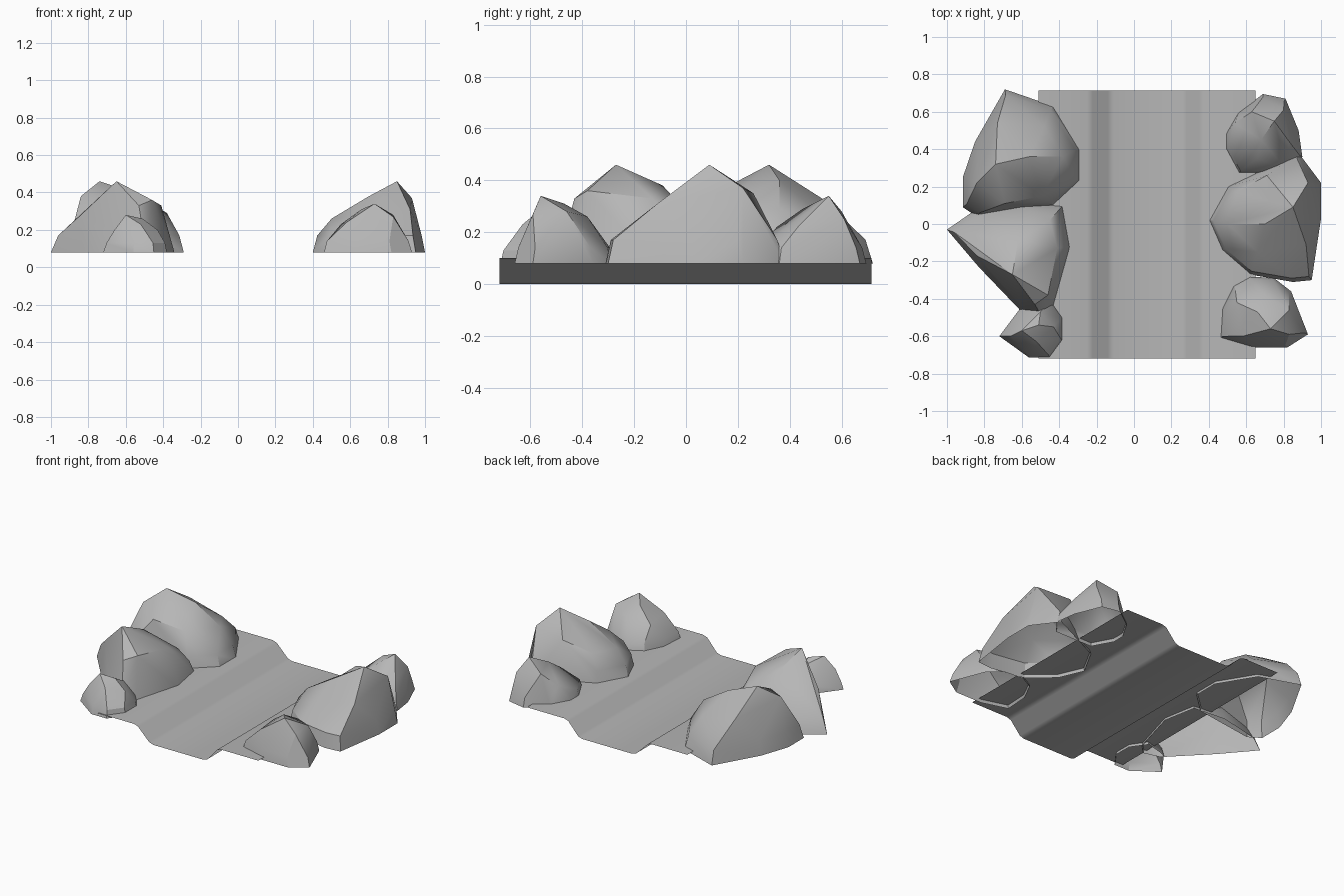
import bpy, bmesh, math

if "Cube" in bpy.data.objects:
    bpy.data.objects.remove(bpy.data.objects["Cube"])

BASE = 0.08
stone = bpy.data.materials.new("dark_stone")
stone.diffuse_color = (0.47, 0.47, 0.47, 1)
stone.use_nodes = True
stone.node_tree.nodes["Principled BSDF"].inputs["Base Color"].default_value = stone.diffuse_color


def finish(bm, name, angle):
    bm.normal_update()
    me = bpy.data.meshes.new(name)
    bm.to_mesh(me)
    bm.free()
    me.materials.append(stone)
    ob = bpy.data.objects.new(name, me)
    bpy.context.collection.objects.link(ob)
    bpy.ops.object.select_all(action='DESELECT')
    ob.select_set(True)
    bpy.context.view_layer.objects.active = ob
    bpy.ops.object.shade_smooth_by_angle(angle=math.radians(angle))
    return ob


def rock(name, foot, crown, shoulder=0.93, rise=0.09):
    """Faceted boulder, open underneath: footprint, steep shoulder ring, crown points."""
    cx = sum(p[0] for p in foot) / len(foot)
    cy = sum(p[1] for p in foot) / len(foot)
    pts = [(x, y, BASE) for x, y in foot]
    pts += [(cx + (x - cx) * shoulder, cy + (y - cy) * shoulder, BASE + rise) for x, y in foot]
    bm = bmesh.new()
    for p in pts + crown:
        bm.verts.new(p)
    bmesh.ops.convex_hull(bm, input=bm.verts[:])
    bmesh.ops.delete(bm, geom=[v for v in bm.verts if not v.link_faces], context='VERTS')
    bmesh.ops.recalc_face_normals(bm, faces=bm.faces[:])
    floor = [f for f in bm.faces if all(v.co.z < BASE + 0.001 for v in f.verts)]
    bmesh.ops.delete(bm, geom=floor, context='FACES')
    return finish(bm, name, 30)


# Stream bed: one thin sheet with two banks and a sunken channel
profile = [(-0.51, 0.1), (-0.25, 0.1), (-0.22, 0.09), (-0.14, 0.01), (-0.11, 0.0),
           (0.25, 0.0), (0.28, 0.01), (0.35, 0.09), (0.38, 0.1), (0.65, 0.1)]
bm = bmesh.new()
front = [bm.verts.new((x, -0.718, z)) for x, z in profile]
back = [bm.verts.new((x, 0.715, z)) for x, z in profile]
for i in range(len(profile) - 1):
    bm.faces.new((front[i], front[i + 1], back[i + 1], back[i]))
finish(bm, "stream_bed", 60)

# Left bank boulders
rock("left_back_rock",
     [(-.69, .72), (-.43, .63), (-.29, .40), (-.29, .23), (-.43, .10), (-.84, .04),
      (-.915, .09), (-.915, .25), (-.85, .44)],
     [(-.74, .32, .46), (-.56, .36, .40), (-.73, .54, .32), (-.49, .15, .31),
      (-.69, .11, .35), (-.84, .22, .38), (-.38, .36, .29), (-.48, .52, .27)])
rock("left_middle_rock",
     [(-1.0, -.03), (-.87, .06), (-.60, .12), (-.38, .10), (-.34, -.12), (-.43, -.44),
      (-.49, -.50), (-.60, -.47), (-.83, -.23)],
     [(-.65, -.27, .46), (-.62, -.09, .38), (-.84, -.17, .28), (-.46, -.38, .36),
      (-.41, -.13, .33), (-.53, -.43, .33), (-.45, .02, .26)], 0.90)
rock("left_front_rock",
     [(-.72, -.60), (-.56, -.715), (-.45, -.715), (-.38, -.62), (-.38, -.50), (-.45, -.40),
      (-.60, -.44)],
     [(-.60, -.57, .28), (-.51, -.54, .26), (-.52, -.63, .23), (-.66, -.60, .20),
      (-.50, -.47, .22), (-.43, -.55, .20)], 0.92, 0.05)

# Right bank boulders
rock("right_back_rock",
     [(.49, .40), (.56, .27), (.83, .27), (.90, .36), (.88, .50), (.81, .67), (.69, .695),
      (.56, .60), (.49, .48)],
     [(.75, .55, .34), (.68, .45, .29), (.83, .44, .23), (.54, .54, .20), (.63, .60, .28),
      (.80, .61, .25), (.66, .35, .22)], 0.93, 0.06)
rock("right_middle_rock",
     [(.88, .38), (1.0, .22), (1.0, .03), (.95, -.30), (.85, -.31), (.62, -.27), (.47, -.14),
      (.40, .02), (.50, .20)],
     [(.85, .09, .46), (.70, .0, .38), (.92, -.11, .31), (.55, .17, .27), (.71, .26, .35),
      (.93, .22, .37), (.50, .0, .26), (.66, -.15, .27)])
rock("right_front_rock",
     [(.47, -.45), (.46, -.61), (.63, -.66), (.82, -.66), (.93, -.59), (.84, -.36),
      (.75, -.29), (.62, -.28), (.53, -.33)],
     [(.73, -.56, .34), (.66, -.47, .31), (.58, -.60, .24), (.83, -.46, .28),
      (.83, -.59, .27), (.55, -.42, .23), (.70, -.38, .26)], 0.93, 0.06)
